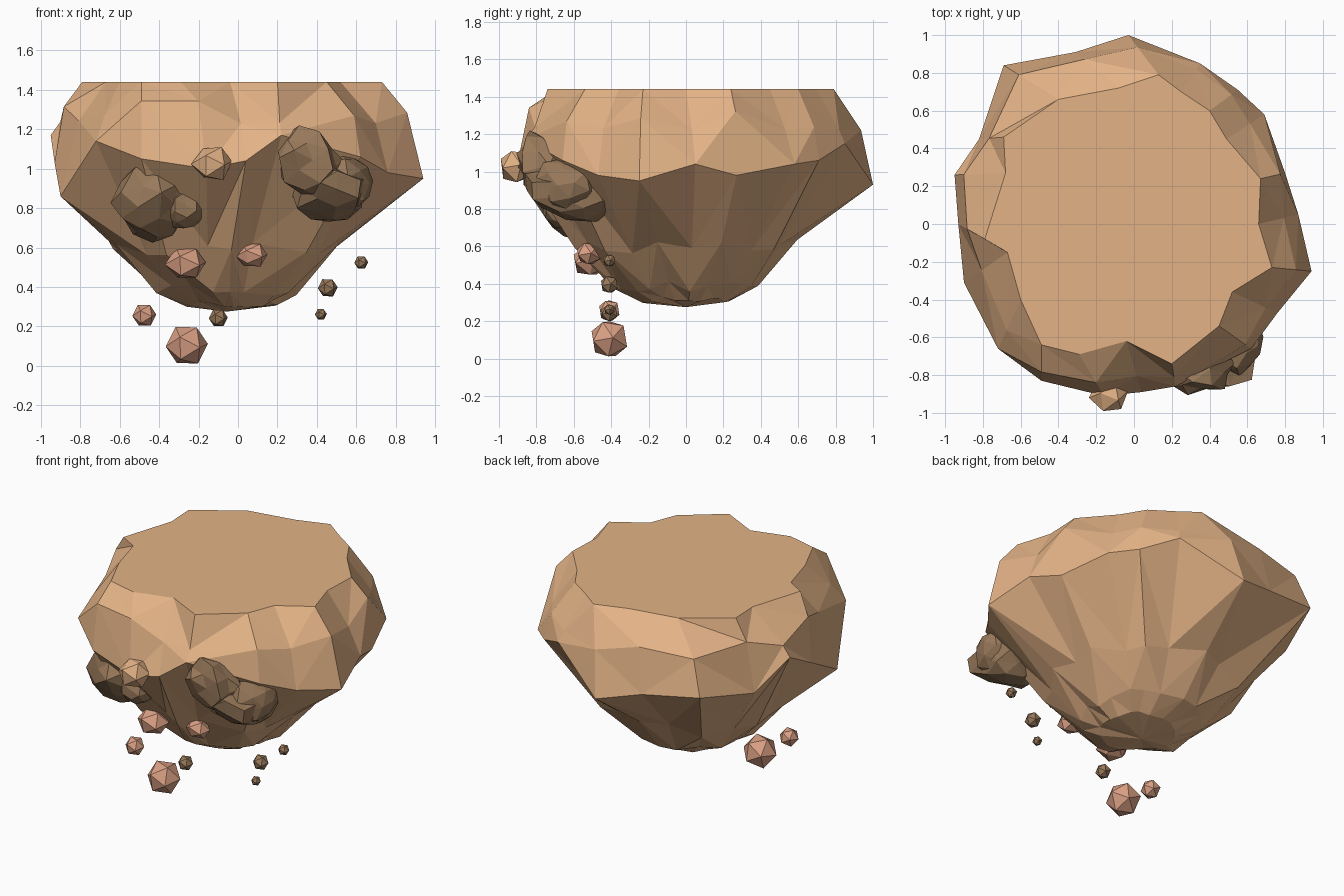
import bpy, bmesh, math, random
from mathutils import Vector, Euler, noise

if "Cube" in bpy.data.objects:
    bpy.data.objects.remove(bpy.data.objects["Cube"])

random.seed(4)


def material(name, rgb):
    m = bpy.data.materials.new(name)
    m.diffuse_color = (*rgb, 1)
    m.use_nodes = True
    m.node_tree.nodes["Principled BSDF"].inputs["Base Color"].default_value = m.diffuse_color
    return m


TAN = material("tan_stone", (0.77, 0.45, 0.24))
BROWN = material("brown_stone", (0.32, 0.195, 0.105))
PINK = material("pink_stone", (0.70, 0.35, 0.23))


def finish(bm, name, mat):
    bmesh.ops.recalc_face_normals(bm, faces=bm.faces)
    mesh = bpy.data.meshes.new(name)
    bm.to_mesh(mesh)
    bm.free()
    mesh.materials.append(mat)
    ob = bpy.data.objects.new(name, mesh)
    bpy.context.collection.objects.link(ob)
    return ob


# Island: plateau outline (x, y) paired with the widest rim (x, y, z)
OUTLINE = [
    (.66, .0, .87, .05, 1.04), (.67, .24, .80, .27, .98),
    (.49, .45, .69, .58, 1.04), (.40, .60, .55, .71, 1.06),
    (.25, .70, .35, .85, 1.15), (.13, .79, -.03, 1.0, .93),
    (-.08, .72, -.31, .91, 1.0), (-.40, .66, -.69, .84, 1.05),
    (-.69, .46, -.82, .45, .97), (-.68, .27, -.95, .26, 1.17),
    (-.79, -.08, -.93, .0, 1.03), (-.67, -.15, -.90, -.31, .86),
    (-.60, -.40, -.72, -.66, 1.14), (-.49, -.64, -.49, -.83, 1.05),
    (-.29, -.69, -.16, -.91, 1.0), (-.04, -.62, .04, -.89, 1.04),
    (.20, -.74, .22, -.86, 1.17), (.45, -.54, .62, -.66, 1.06),
    (.52, -.36, .76, -.47, .98), (.73, -.23, .94, -.25, .95)]


def build_island():
    bm = bmesh.new()
    rings = [[] for _ in range(6)]
    for i, (tx, ty, mx, my, mz) in enumerate(OUTLINE):
        top = Vector((tx, ty, 1.44))
        mid = Vector((mx, my, mz))
        up = top.lerp(mid, .70 + random.uniform(-.12, .12))
        up.z = 1.28 + random.uniform(-.07, .07)
        out = Vector((mx, my, 0)).normalized()
        wob = .025 if i % 2 else -.025
        low = out * (.57 + wob) + Vector((-.06, 0, .60 + random.uniform(-.04, .04)))
        base = out * (.37 + random.uniform(-.02, .02)) + Vector((-.06, 0, .385 + random.uniform(-.03, .03)))
        foot = out * .23 + Vector((-.03, 0, .312 + random.uniform(-.015, .015)))
        for ring, p in zip(rings, (top, up, mid, low, base, foot)):
            ring.append(bm.verts.new(p))
    n = len(OUTLINE)
    for a, b in zip(rings, rings[1:]):
        for i in range(n):
            j = (i + 1) % n
            if i % 2:
                bm.faces.new((a[i], a[j], b[j]))
                bm.faces.new((a[i], b[j], b[i]))
            else:
                bm.faces.new((a[i], a[j], b[i]))
                bm.faces.new((a[j], b[j], b[i]))
    bm.faces.new(rings[0])
    tip = bm.verts.new((-.06, 0, .275))
    for i in range(n):
        bm.faces.new((rings[-1][i], rings[-1][(i + 1) % n], tip))
    finish(bm, "island_rock", TAN)


def stone(name, loc, size, mat, subdiv=1, rough=0.0, lean=(0, 0)):
    """Faceted boulder; lean shears x and y with height."""
    bm = bmesh.new()
    bmesh.ops.create_icosphere(bm, subdivisions=subdiv, radius=1)
    turn = Euler((.5, .35, .4)).to_matrix()
    for v in bm.verts:
        k = 1 + rough * noise.noise(v.co * 1.7 + Vector(loc) * 9) + rough * random.uniform(-.25, .25)
        p = turn @ v.co * k
        v.co = Vector((p.x * size[0] + lean[0] * p.z,
                       p.y * size[1] + lean[1] * p.z,
                       p.z * size[2])) + Vector(loc)
    finish(bm, name, mat)


build_island()

# Boulder clusters embedded in the front slope
stone("right_boulder_low", (.47, -.60, .87), (.20, .25, .15), BROWN, 2, .3, (.02, -.08))
stone("right_boulder_high", (.36, -.755, 1.02), (.17, .14, .18), BROWN, 2, .3, (-.04, -.05))
stone("right_boulder_side", (.53, -.63, .93), (.15, .17, .15), BROWN, 2, .25)
stone("left_boulder", (-.43, -.63, .84), (.20, .17, .205), BROWN, 2, .3, (.01, -.06))
stone("left_boulder_side", (-.28, -.64, .80), (.11, .13, .11), BROWN, 2, .25)

# Small stones stuck to the front face
stone("brow_stone", (-.13, -.90, 1.03), (.10, .10, .095), TAN, 1, .15)
stone("slope_stone_left", (-.26, -.51, .52), (.105, .10, .09), PINK, 1, .15)
stone("slope_stone_right", (.07, -.52, .56), (.085, .07, .065), PINK, 1, .15)

# Floating debris: x, z, radius, material
DEBRIS = [(-.26, .105, .109, PINK), (-.475, .257, .062, PINK), (-.10, .243, .049, BROWN),
          (.455, .396, .051, BROWN), (.625, .524, .036, BROWN), (.42, .262, .031, BROWN)]
for i, (x, z, r, mat) in enumerate(DEBRIS):
    stone(f"floating_stone_{i + 1}", (x, -.41, z), (r, r, r), mat)
